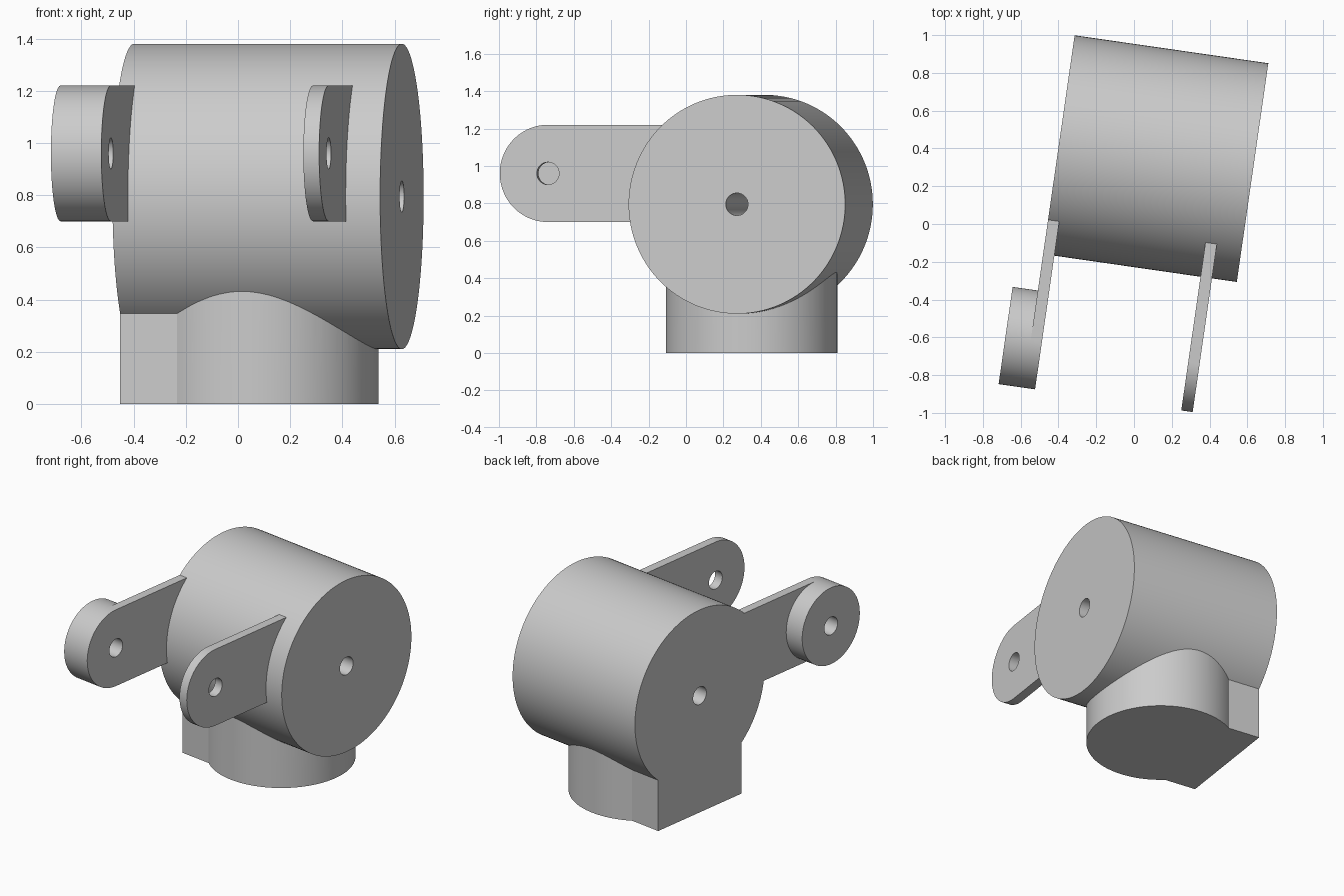
import bpy
import bmesh
from math import pi, sin, cos, asin, radians
from mathutils import Matrix

cube = bpy.data.objects.get("Cube")
if cube:
    bpy.data.objects.remove(cube, do_unlink=True)

grey = bpy.data.materials.new("plain grey")
grey.use_nodes = True
COLOUR = (0.6, 0.6, 0.6, 1.0)
grey.diffuse_color = COLOUR
grey.node_tree.nodes["Principled BSDF"].inputs["Base Color"].default_value = COLOUR

# The whole housing is turned slightly about the vertical
FRAME = Matrix.Translation((0.115, 0.346, 0)) @ Matrix.Rotation(radians(-8.2), 4, "Z")

AXIS_Z, BODY_R, HALF = 0.795, 0.585, 0.518      # main barrel
ARM_Z, ARM_Y, ARM_R = 0.96, -1.04, 0.26         # arm pivot
HOLE_R = 0.06


def arc(cx, cy, r, start, end, n):
    return [(cx + r * cos(start + (end - start) * i / n),
             cy + r * sin(start + (end - start) * i / n)) for i in range(n + 1)]


def circle(cx, cy, r, n=128):
    return arc(cx, cy, r, 0, 2 * pi, n)[:-1]


def prism(name, outline, lo, hi, axis="x"):
    """Extrude a (y, z) outline along x, or an (x, y) outline along z."""
    bm = bmesh.new()
    place = (lambda p, h: (h, *p)) if axis == "x" else (lambda p, h: (*p, h))
    rings = [[bm.verts.new(place(p, h)) for p in outline] for h in (lo, hi)]
    bm.faces.new(rings[0][::-1])
    bm.faces.new(rings[1])
    n = len(outline)
    for i in range(n):
        j = (i + 1) % n
        bm.faces.new((rings[0][i], rings[0][j], rings[1][j], rings[1][i]))
    bmesh.ops.recalc_face_normals(bm, faces=bm.faces[:])
    mesh = bpy.data.meshes.new(name)
    bm.to_mesh(mesh)
    bm.free()
    mesh.materials.append(grey)
    obj = bpy.data.objects.new(name, mesh)
    bpy.context.collection.objects.link(obj)
    obj.matrix_world = FRAME
    return obj


def cut(obj, *cutters):
    for cutter in cutters:
        mod = obj.modifiers.new("cut", "BOOLEAN")
        mod.operation = "DIFFERENCE"
        mod.solver = "EXACT"
        mod.object = cutter


# Cutters
barrel_cutter = prism("barrel_cutter", circle(0, AXIS_Z, BODY_R), -0.8, 0.8)
axle_cutter = prism("axle_cutter", circle(0, AXIS_Z, HOLE_R, 48), -0.9, 0.9)
pivot_cutter = prism("pivot_cutter", circle(ARM_Y, ARM_Z, HOLE_R, 48), -0.9, 0.9)
cutters = [barrel_cutter, axle_cutter, pivot_cutter]

# Barrel with axle hole
barrel = prism("barrel", circle(0, AXIS_Z, BODY_R), -HALF, HALF)
cut(barrel, axle_cutter)

# Round foot with a square end flush with the barrel end
FOOT_R, FOOT_W = 0.458, 0.375
reach = pi - asin(FOOT_W / FOOT_R)
foot_outline = [(-HALF, FOOT_W), (-HALF, -FOOT_W)] + arc(-0.035, 0, FOOT_R, -reach, reach, 96)
foot = prism("foot", foot_outline, 0, 0.6, "z")
cut(foot, barrel_cutter)

# Two round-ended arms, seated on the barrel
arm_outline = ([(-0.2, ARM_Z - ARM_R), (-0.2, ARM_Z + ARM_R)]
               + arc(ARM_Y, ARM_Z, ARM_R, pi / 2, 3 * pi / 2, 48))
parts = [barrel, foot]
for name, lo, hi in (("right_arm", -HALF, -0.458), ("left_arm", 0.324, 0.385)):
    arm = prism(name, arm_outline, lo, hi)
    cut(arm, barrel_cutter, pivot_cutter)
    parts.append(arm)

# Thick boss outside the right arm
boss = prism("arm_boss", circle(ARM_Y, ARM_Z, ARM_R, 96), -0.653, -HALF)
cut(boss, pivot_cutter)
parts.append(boss)

# Bake the cuts, drop the cutters and shade smooth
bpy.context.view_layer.update()
graph = bpy.context.evaluated_depsgraph_get()
baked = [bpy.data.meshes.new_from_object(p.evaluated_get(graph)) for p in parts]
for part, mesh in zip(parts, baked):
    part.modifiers.clear()
    part.data = mesh
for cutter in cutters:
    bpy.data.objects.remove(cutter, do_unlink=True)
bpy.ops.object.select_all(action="DESELECT")
for part in parts:
    part.select_set(True)
bpy.context.view_layer.objects.active = barrel
bpy.ops.object.shade_smooth_by_angle(angle=radians(30))
